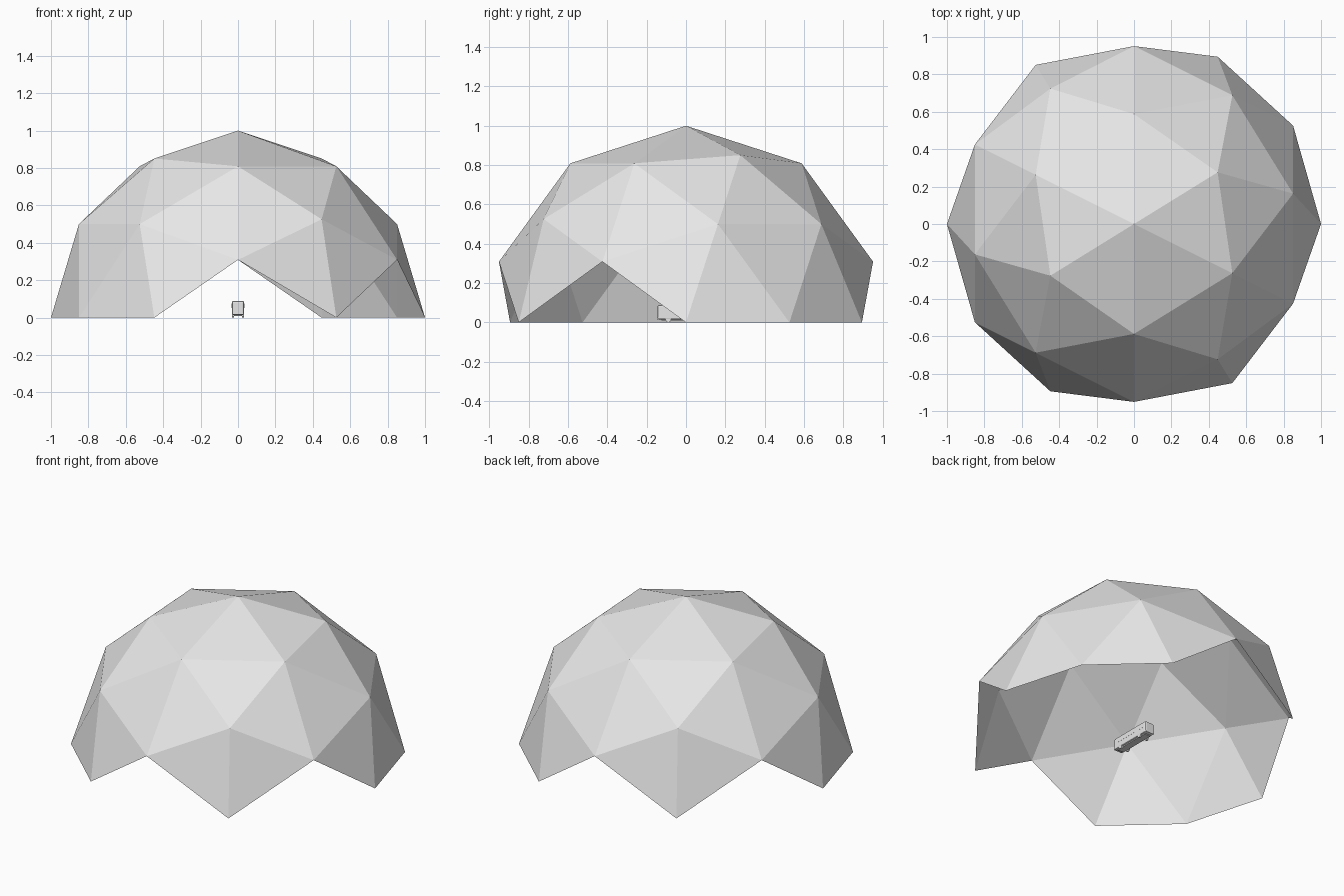
import bpy, bmesh, math
from mathutils import Matrix

if "Cube" in bpy.data.objects:
    bpy.data.objects.remove(bpy.data.objects["Cube"])

grey = bpy.data.materials.new("light_grey")
grey.diffuse_color = (0.8, 0.8, 0.8, 1)
grey.use_nodes = True
grey.node_tree.nodes["Principled BSDF"].inputs["Base Color"].default_value = grey.diffuse_color


def finish(name, bm):
    me = bpy.data.meshes.new(name)
    bm.to_mesh(me)
    bm.free()
    me.materials.append(grey)
    ob = bpy.data.objects.new(name, me)
    bpy.context.collection.objects.link(ob)
    return ob


def box(name, loc, size, bevel=0):
    bm = bmesh.new()
    bmesh.ops.create_cube(bm, size=1, matrix=Matrix.Translation(loc) @ Matrix.Diagonal((*size, 1)))
    if bevel:
        bmesh.ops.bevel(bm, geom=bm.edges[:], offset=bevel, segments=2,
                        profile=0.5, affect='EDGES')
    return finish(name, bm)


# Geodesic dome: icosphere turned on its side, only whole faces above ground kept
bm = bmesh.new()
bmesh.ops.create_icosphere(bm, subdivisions=2, radius=1)
for v in bm.verts:
    a, b, c = v.co
    v.co = (c, a, b)
bmesh.ops.delete(bm, geom=[v for v in bm.verts if v.co.z < -0.01], context='VERTS')
# level the foot exactly on the ground
for v in bm.verts:
    if abs(v.co.z) < 0.01:
        v.co.z = 0
finish("dome", bm)

# Small bus parked in the middle
box("bus_body", (0, 0, 0.052), (0.066, 0.29, 0.074), 0.008)
box("bus_chassis", (0, 0, 0.013), (0.045, 0.25, 0.008))
box("bus_front_bumper", (0, -0.145, 0.02), (0.06, 0.006, 0.008))
box("bus_rear_bumper", (0, 0.145, 0.02), (0.06, 0.006, 0.008))
box("windscreen", (0, -0.1452, 0.062), (0.048, 0.001, 0.03))
for s in (-1, 1):
    # side windows
    for i in range(6):
        box("side_window", (s * 0.0332, -0.105 + i * 0.042, 0.064), (0.001, 0.036, 0.024))
    # wheels
    for y in (-0.09, 0.085):
        bm = bmesh.new()
        bmesh.ops.create_cone(bm, cap_ends=True, segments=16, radius1=0.014, radius2=0.014, depth=0.01,
                              matrix=Matrix.Translation((s * 0.027, y, 0.014))
                              @ Matrix.Rotation(math.pi / 2, 4, 'Y'))
        finish("wheel", bm)
